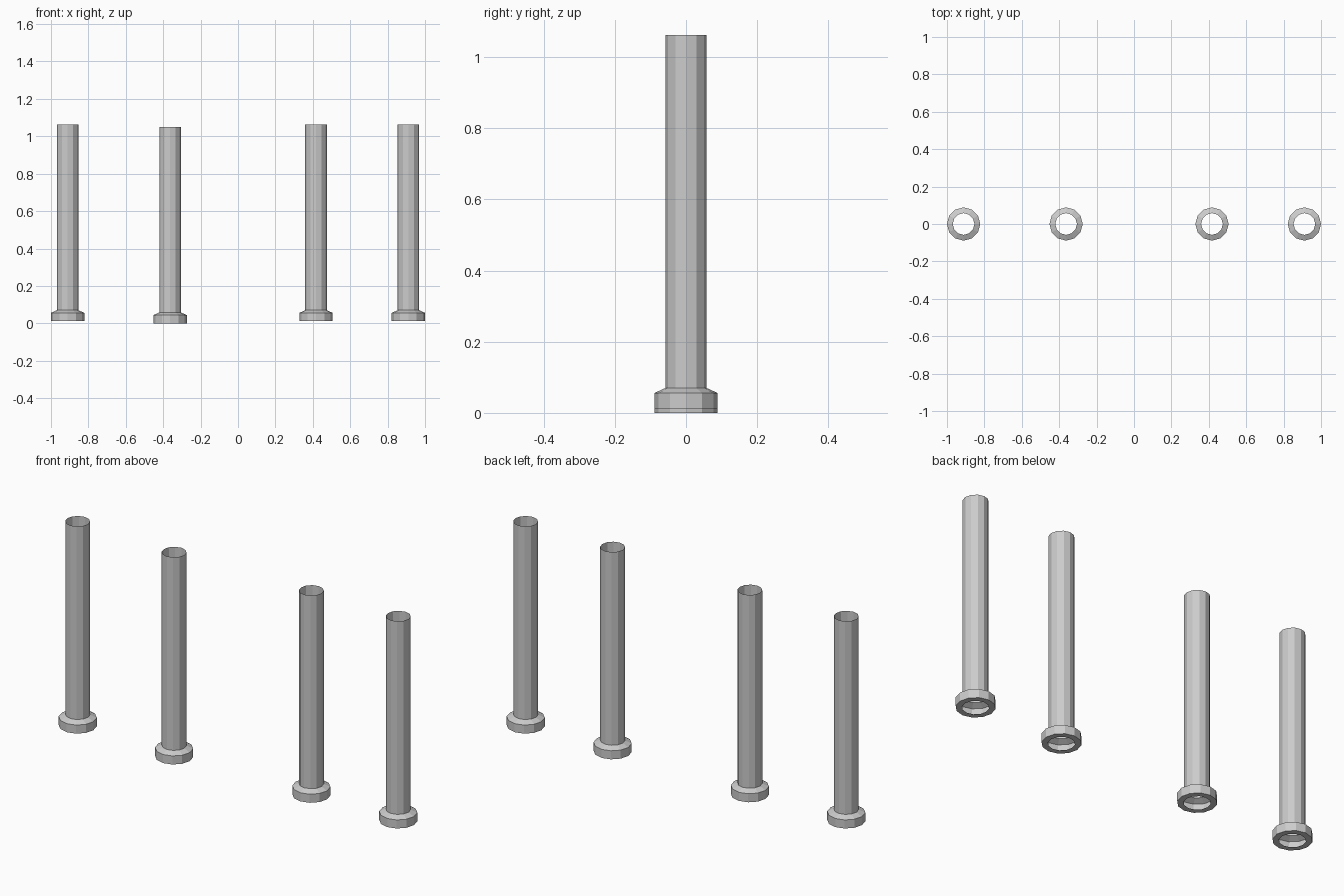
import bpy, bmesh
from math import cos, sin, tau

if "Cube" in bpy.data.objects:
    bpy.data.objects.remove(bpy.data.objects["Cube"])

SIDES = 12
# (radius, height) from the open top down to the rim around the bottom hole
PROFILE = [(0.058, 1.05), (0.058, 0.058), (0.089, 0.044), (0.089, 0.0), (0.06, 0.0)]


def make_tube(name, x, z):
    """Open thin-walled tube with a wider hollow collar at its foot."""
    bm = bmesh.new()
    rings = [[bm.verts.new((r * cos(tau * i / SIDES), r * sin(tau * i / SIDES), h))
              for i in range(SIDES)] for r, h in PROFILE]
    for upper, lower in zip(rings, rings[1:]):
        for i in range(SIDES):
            j = (i + 1) % SIDES
            bm.faces.new((upper[i], lower[i], lower[j], upper[j]))
    mesh = bpy.data.meshes.new(name)
    bm.to_mesh(mesh)
    bm.free()
    obj = bpy.data.objects.new(name, mesh)
    obj.location = (x, 0, z)
    bpy.context.collection.objects.link(obj)


# Four tubes in a row, the second standing slightly lower
for name, x, z in [("outer_left_tube", -0.911, 0.012),
                   ("inner_left_tube", -0.363, 0.0),
                   ("inner_right_tube", 0.417, 0.012),
                   ("outer_right_tube", 0.911, 0.012)]:
    make_tube(name, x, z)
